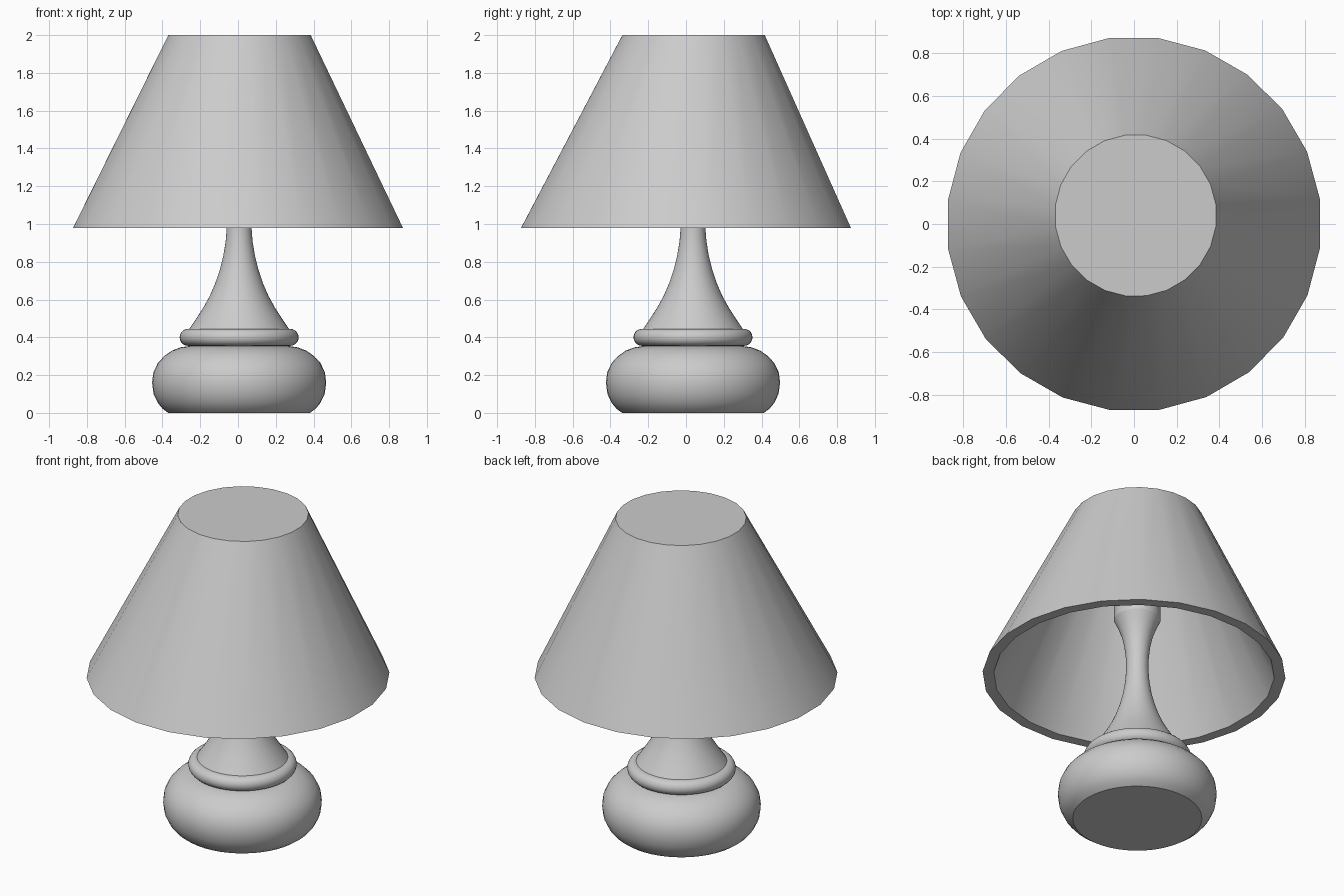
import bpy, bmesh
from math import cos, sin, tau, radians

cube = bpy.data.objects.get("Cube")
if cube:
    bpy.data.objects.remove(cube)

grey = bpy.data.materials.new("plain grey")
grey.use_nodes = True
colour = (0.6, 0.6, 0.6, 1)
grey.diffuse_color = colour
grey.node_tree.nodes["Principled BSDF"].inputs["Base Color"].default_value = colour

AXIS = (0.006, 0.037)


def lathe(name, profile, sides, turn=0, centres=None):
    """Spin (radius, height) rings into a closed, capped solid."""
    bm = bmesh.new()
    rings = []
    for i, (r, z) in enumerate(profile):
        cx, cy = centres[i] if centres else AXIS
        angles = [turn + tau * k / sides for k in range(sides)]
        rings.append([bm.verts.new((cx + r * cos(a), cy + r * sin(a), z)) for a in angles])
    for low, high in zip(rings, rings[1:]):
        for k in range(sides):
            n = (k + 1) % sides
            bm.faces.new((low[k], low[n], high[n], high[k]))
    bm.faces.new(rings[0][::-1])
    bm.faces.new(rings[-1])
    bmesh.ops.recalc_face_normals(bm, faces=bm.faces)
    mesh = bpy.data.meshes.new(name)
    bm.to_mesh(mesh)
    bm.free()
    mesh.materials.append(grey)
    obj = bpy.data.objects.new(name, mesh)
    bpy.context.collection.objects.link(obj)
    bpy.ops.object.select_all(action="DESELECT")
    obj.select_set(True)
    bpy.context.view_layer.objects.active = obj
    bpy.ops.object.shade_smooth_by_angle(angle=radians(35))
    return obj


# Squat rounded foot
lathe("base", [(0.375, 0), (0.405, 0.022), (0.43, 0.052), (0.453, 0.1), (0.461, 0.16),
               (0.454, 0.215), (0.43, 0.265), (0.395, 0.302), (0.355, 0.33),
               (0.31, 0.347), (0.27, 0.353)], 48)

# Half-round collar on the foot
half_round = [(0.27 + 0.045 * sin(tau * i / 20), 0.4 - 0.045 * cos(tau * i / 20))
              for i in range(11)]
lathe("collar", half_round, 48)

# Flared neck that widens again into the lamp holder
lathe("neck", [(0.267, 0.44), (0.225, 0.502), (0.188, 0.56), (0.155, 0.62), (0.127, 0.685),
               (0.103, 0.755), (0.084, 0.83), (0.071, 0.91), (0.065, 0.99), (0.066, 1.07),
               (0.075, 1.15), (0.09, 1.22), (0.112, 1.28), (0.135, 1.33)], 48)
lathe("lamp_holder", [(0.135, 1.33), (0.135, 1.95)], 48)

# Faceted shade: inner ceiling, inner wall, flat rim, outer wall, closed top
lathe("shade", [(0.35, 1.94), (0.815, 0.98), (0.88, 0.98), (0.38, 2)], 24, radians(7.7),
      [AXIS, (0, 0), (0, 0), (0.008, 0.04)])
